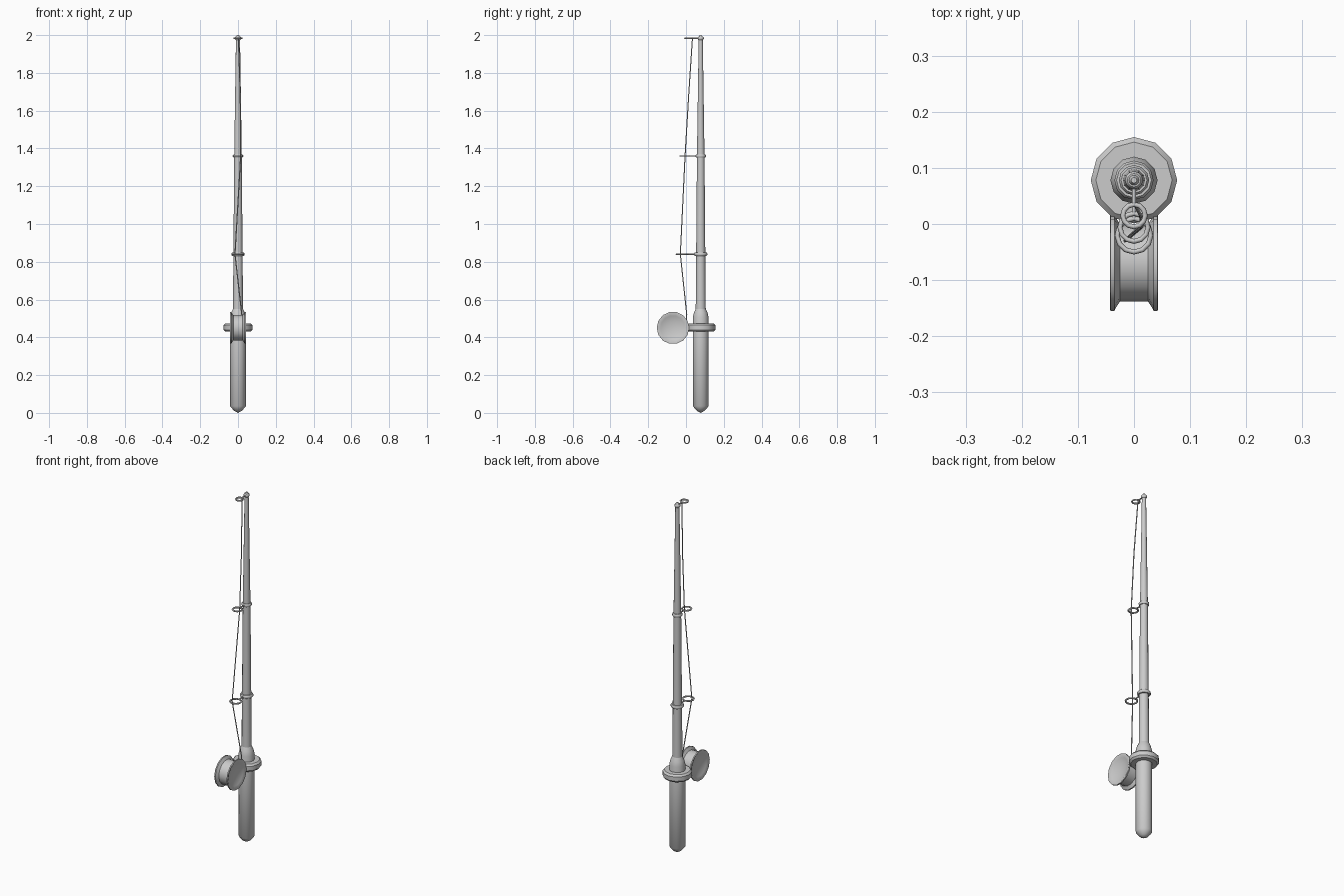
import bpy
import bmesh
import math
from mathutils import Vector, Matrix

if "Cube" in bpy.data.objects:
    bpy.data.objects.remove(bpy.data.objects["Cube"])

ROD_Y = 0.078


def finish(bm, name):
    bmesh.ops.remove_doubles(bm, verts=bm.verts, dist=1e-5)
    bmesh.ops.recalc_face_normals(bm, faces=bm.faces)
    me = bpy.data.meshes.new(name)
    bm.to_mesh(me)
    bm.free()
    ob = bpy.data.objects.new(name, me)
    bpy.context.collection.objects.link(ob)
    bpy.ops.object.select_all(action='DESELECT')
    ob.select_set(True)
    bpy.context.view_layer.objects.active = ob
    bpy.ops.object.shade_smooth_by_angle(angle=math.radians(40))
    return ob


def lathe(name, profile, center, sides=12, closed=False, along_x=False):
    """Spin (radius, height) points around z, optionally laid along x."""
    bm = bmesh.new()
    vs = [bm.verts.new((0, r, h)) for r, h in profile]
    pairs = list(zip(vs, vs[1:])) + ([(vs[-1], vs[0])] if closed else [])
    edges = [bm.edges.new(p) for p in pairs]
    bmesh.ops.spin(bm, geom=vs + edges, cent=(0, 0, 0), axis=(0, 0, 1),
                   angle=2 * math.pi, steps=sides)
    if along_x:
        bm.transform(Matrix.Rotation(math.pi / 2, 4, 'Y'))
    bm.transform(Matrix.Translation(center))
    return finish(bm, name)


def tube(name, points, radius, sides=6):
    """Straight round segments through a list of points."""
    cu = bpy.data.curves.new(name, 'CURVE')
    cu.dimensions = '3D'
    sp = cu.splines.new('POLY')
    sp.points.add(len(points) - 1)
    for p, co in zip(sp.points, points):
        p.co = (*co, 1)
    cu.bevel_depth = radius
    cu.bevel_resolution = sides // 2 - 2
    cu.use_fill_caps = True
    ob = bpy.data.objects.new(name, cu)
    bpy.context.collection.objects.link(ob)
    return ob


# Handle with pointed butt and tapered top
lathe("handle", [(0, 0), (0.022, 0.012), (0.042, 0.036), (0.042, 0.505),
                 (0.036, 0.53), (0.026, 0.552), (0, 0.552)], (0, ROD_Y, 0))

# Tapered rod blank with a rounded tip
lathe("rod", [(0, 0.5), (0.027, 0.5), (0.020, 1.36), (0.011, 1.97),
              (0.010, 1.99), (0.005, 2.0), (0, 2.0)], (0, ROD_Y, 0))

# Reel seat collar
lathe("reel_collar", [(0.035, -0.022), (0.068, -0.022), (0.077, -0.012),
                      (0.077, 0.012), (0.068, 0.022), (0.035, 0.022)],
      (0, ROD_Y, 0.452), closed=True)

# Spool with two flanges and dished ends
half = [(0, 0.026), (0.035, 0.029), (0.065, 0.036), (0.080, 0.043),
        (0.086, 0.042), (0.086, 0.035), (0.078, 0.031), (0.069, 0.025)]
lathe("reel_spool", half + [(r, -h) for r, h in reversed(half)],
      (0, -0.069, 0.45), along_x=True, sides=14)

# Line guides: clamp, stem and ring at three heights
# z, clamp radius, ring centre y, ring radius
guides = [("lower", 0.84, 0.035, -0.020, 0.030),
          ("middle", 1.36, 0.027, -0.006, 0.025),
          ("upper", 1.983, 0.016, 0.015, 0.020)]
for label, z, clamp, ry, rr in guides:
    c = clamp
    lathe(label + "_clamp", [(0.006, -0.009), (c - 0.004, -0.009), (c, -0.004),
                             (c, 0.004), (c - 0.004, 0.009), (0.006, 0.009)],
          (0, ROD_Y, z), closed=True)
    tube(label + "_stem", [(0, ROD_Y - c + 0.004, z), (0, ry + rr, z)], 0.004)
    bpy.ops.mesh.primitive_torus_add(
        major_segments=12, minor_segments=6, major_radius=rr,
        minor_radius=0.0045, location=(0, ry, z))
    bpy.context.object.name = label + "_ring"
    bpy.ops.object.shade_smooth_by_angle(angle=math.radians(70))

# Fishing line from spool through the guides
tube("fishing_line", [(0.022, 0.003, 0.47), (0.020, 0.004, 0.52),
                      (-0.016, -0.030, 0.84), (0.014, -0.005, 1.36),
                      (0.012, 0.014, 1.68), (0.002, 0.034, 1.983)], 0.003)
